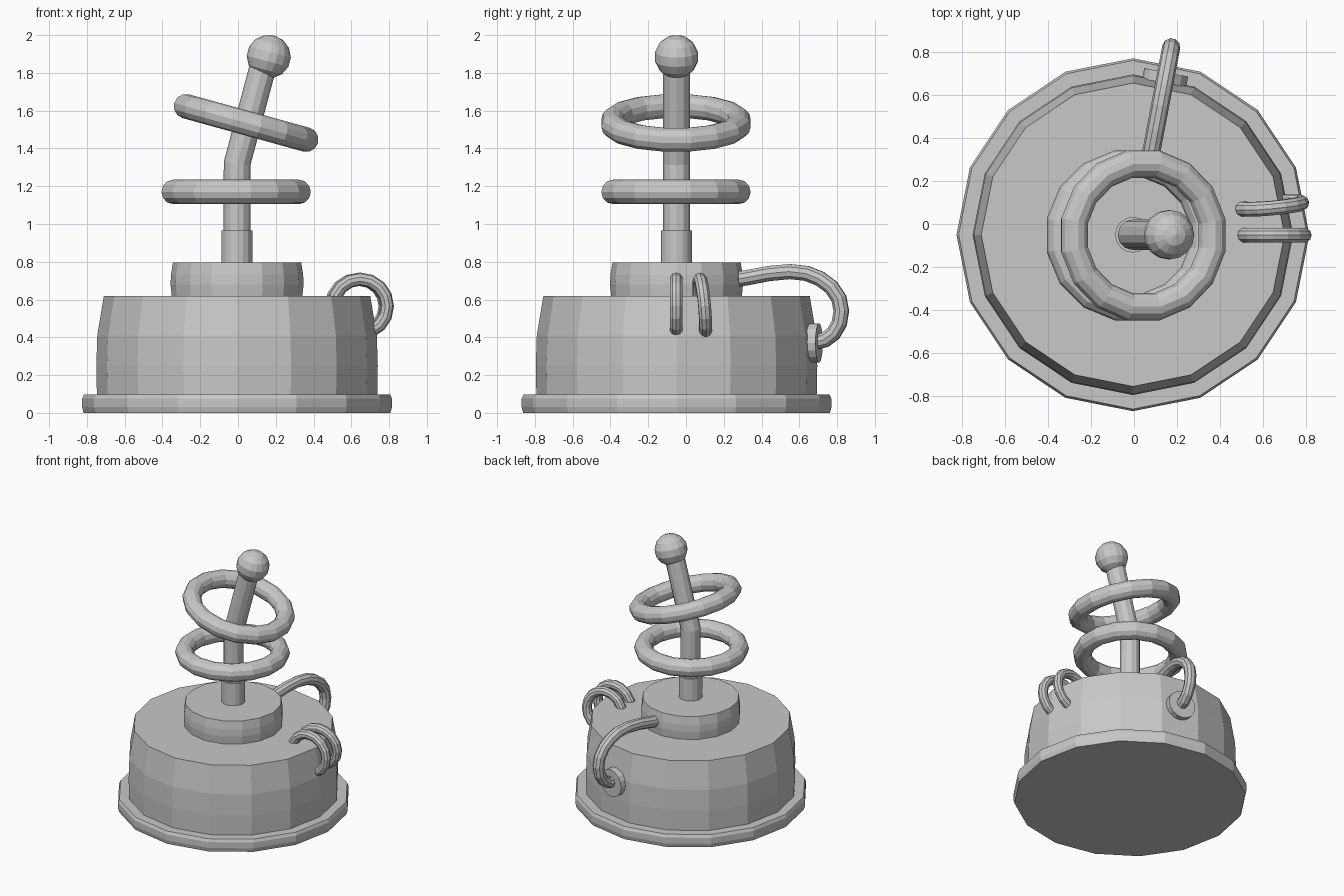
import bpy, bmesh
from math import pi, sin, cos, radians
from mathutils import Vector

cube = bpy.data.objects.get("Cube")
if cube:
    bpy.data.objects.remove(cube, do_unlink=True)

grey = bpy.data.materials.new("plain_grey")
grey.use_nodes = True
colour = (0.58, 0.58, 0.58, 1)
grey.diffuse_color = colour
grey.node_tree.nodes["Principled BSDF"].inputs["Base Color"].default_value = colour

CX, CY = -0.005, -0.05


def lathe(name, profile, sides, loc=(CX, CY, 0), rot=(0, 0, 0), phase=0.0, closed=False):
    """Turn a (radius, height) profile about z; cap the ends unless it is a closed loop."""
    bm = bmesh.new()
    rings = []
    for r, z in profile:
        angles = [2 * pi * (i + phase) / sides for i in range(sides)]
        rings.append([bm.verts.new((r * cos(a), r * sin(a), z)) for a in angles])
    pairs = list(zip(rings, rings[1:]))
    if closed:
        pairs.append((rings[-1], rings[0]))
    else:
        bm.faces.new(rings[0])
        bm.faces.new(rings[-1])
    for low, high in pairs:
        for i in range(sides):
            j = (i + 1) % sides
            bm.faces.new((low[i], low[j], high[j], high[i]))
    bmesh.ops.recalc_face_normals(bm, faces=bm.faces)
    mesh = bpy.data.meshes.new(name)
    bm.to_mesh(mesh)
    bm.free()
    mesh.materials.append(grey)
    ob = bpy.data.objects.new(name, mesh)
    ob.location = loc
    ob.rotation_euler = [radians(a) for a in rot]
    bpy.context.collection.objects.link(ob)
    return ob


def ring(name, major, minor, sides, tube_sides, loc, rot=(0, 0, 0), phase=0.0):
    steps = [2 * pi * i / tube_sides for i in range(tube_sides)]
    profile = [(major + minor * cos(a), minor * sin(a)) for a in steps]
    return lathe(name, profile, sides, loc, rot, phase, closed=True)


def tube(name, points, radius, resolution):
    curve = bpy.data.curves.new(name, 'CURVE')
    curve.dimensions = '3D'
    curve.bevel_depth = radius
    curve.bevel_resolution = resolution
    curve.use_fill_caps = True
    spline = curve.splines.new('POLY')
    spline.points.add(len(points) - 1)
    for p, co in zip(spline.points, points):
        p.co = (*co, 1)
    spline.use_smooth = False
    curve.materials.append(grey)
    ob = bpy.data.objects.new(name, curve)
    bpy.context.collection.objects.link(ob)
    bpy.ops.object.select_all(action='DESELECT')
    ob.select_set(True)
    bpy.context.view_layer.objects.active = ob
    bpy.ops.object.convert(target='MESH')


# Stepped base
lathe("base_flange", [(0.812, 0), (0.82, 0.03), (0.82, 0.075), (0.81, 0.097)], 16)
lathe("base_drum", [(0.742, 0.09), (0.745, 0.25), (0.74, 0.41), (0.705, 0.62)], 16)
lathe("upper_drum", [(0.345, 0.61), (0.352, 0.68), (0.35, 0.73), (0.34, 0.795)], 16)

# Mast: collar, bent rod and ball
lathe("mast_collar", [(0.083, 0.78), (0.083, 0.965)], 16)
lean = radians(15)
rod_top = (CX + 0.55 * sin(lean), CY, 1.32 + 0.55 * cos(lean))
tube("bent_rod", [(CX, CY, 0.8), (CX, CY, 1.32), rod_top], 0.071, 4)
arc = [pi * (i / 7 - 0.5) for i in range(1, 7)]
ball = [(0.004, -0.115)] + [(0.117 * cos(a), 0.115 * sin(a)) for a in arc] + [(0.004, 0.115)]
lathe("mast_ball", ball, 16, (0.163, CY, 1.886), (0, 15, 0))

# Floating rings around the mast
ring("lower_ring", 0.338, 0.065, 16, 12, (-0.01, -0.053, 1.17), phase=0.5)
ring("upper_ring", 0.338, 0.065, 16, 12, (0.043, -0.053, 1.535), (0, 15.5, 0), 0.5)

# Pair of loops through the left shoulder of the drum
ring("front_loop", 0.143, 0.035, 16, 10, (0.648, -0.052, 0.565), (90, 0, 0))
ring("rear_loop", 0.143, 0.035, 16, 10, (0.637, 0.086, 0.565), (95, 0, 5))

# Pipe from the upper drum to a plug on the back
path = [(0.22, 0.7), (0.32, 0.715), (0.44, 0.738), (0.55, 0.748), (0.64, 0.738), (0.71, 0.71),
        (0.77, 0.665), (0.81, 0.605), (0.822, 0.54), (0.812, 0.475), (0.78, 0.42),
        (0.735, 0.386), (0.66, 0.37)]
tube("back_pipe", [(0.07 + 0.19 * (y - 0.28), y, z) for y, z in path], 0.042, 3)
lathe("pipe_plug", [(0.104, -0.025), (0.104, 0.025)], 16, (0.145, 0.68, 0.37), (-90, 0, -11))
